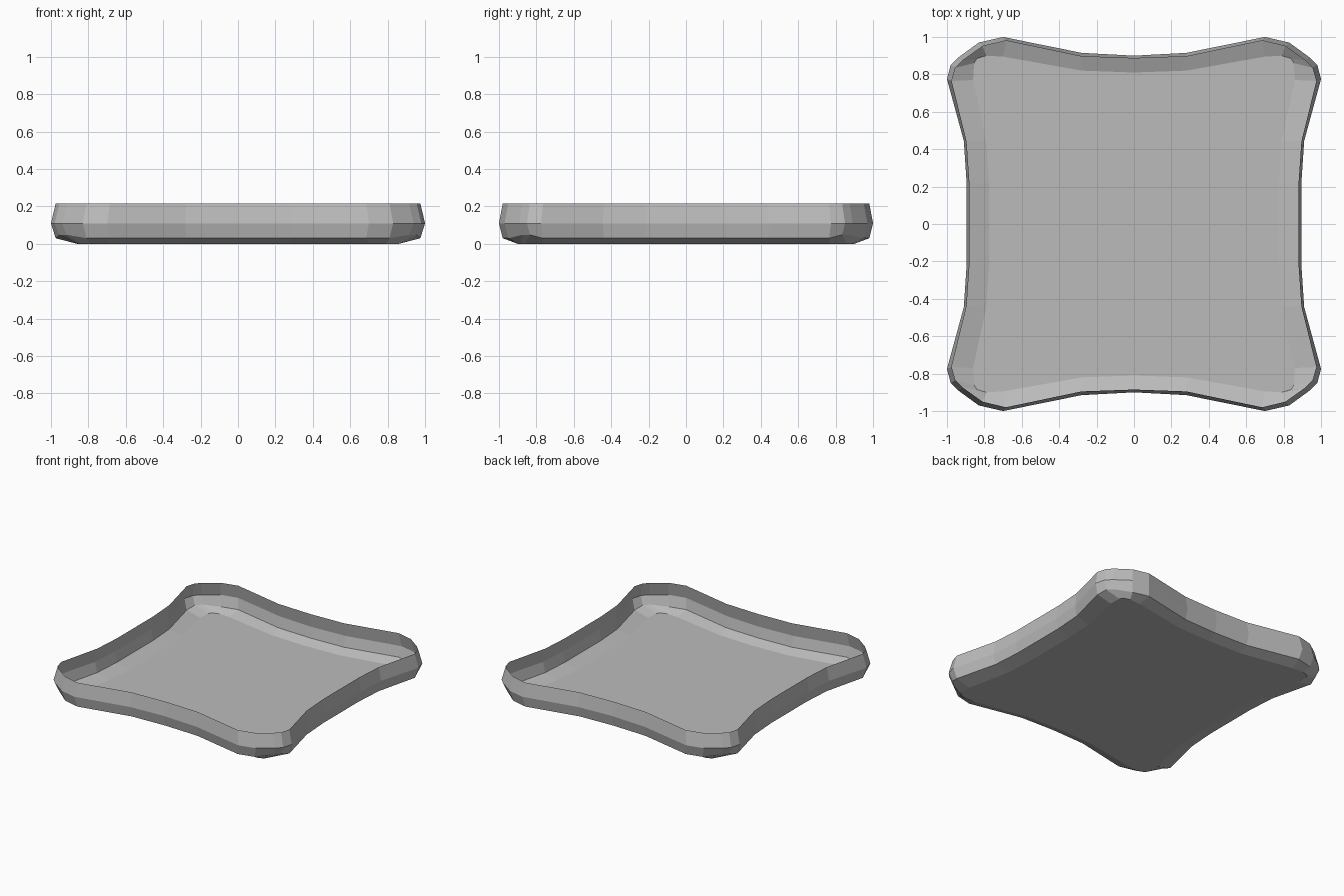
import bpy
import bmesh

cube = bpy.data.objects.get("Cube")
if cube:
    bpy.data.objects.remove(cube, do_unlink=True)

grey = bpy.data.materials.new("light grey")
grey.use_nodes = True
colour = (0.5, 0.5, 0.5, 1)
grey.diffuse_color = colour
grey.node_tree.nodes["Principled BSDF"].inputs["Base Color"].default_value = colour

# Quarter outlines of the tray, from the middle of the back to the left side
FLOOR = [(0, .81), (.28, .82), (.70, .895), (.79, .90), (.84, .885),
         (.855, .86), (.86, .77), (.79, .445), (.775, .22)]
BULGE = [(0, .90), (.28, .915), (.70, 1), (.83, .97), (.94, .89),
         (.98, .85), (1, .775), (.91, .445), (.895, .22)]
RIM = [(0, .885), (.28, .895), (.685, .98), (.81, .95), (.915, .875),
       (.955, .835), (.975, .765), (.895, .44), (.88, .22)]


def height(level, index, lift=0):
    """Height of a ring, raised a little at the rounded corner."""
    return level + (lift if index in (4, 5) else 0)


def add_ring(bm, outline, level, lift=0):
    """Mirror a quarter outline into a closed loop of vertices."""
    quarter = [(x, y, height(level, i, lift)) for i, (x, y) in enumerate(outline)]
    half = quarter + [(x, -y, z) for x, y, z in reversed(quarter)]
    loop = half + [(-x, y, z) for x, y, z in reversed(half[1:-1])]
    return [bm.verts.new(p) for p in loop]


# Thin open tray: flat floor, sloped edge, bulging wall, inset rim
bm = bmesh.new()
rings = [add_ring(bm, FLOOR, 0), add_ring(bm, RIM, .03, .018),
         add_ring(bm, BULGE, .11), add_ring(bm, RIM, .215)]
bm.faces.new(rings[0])
for low, high in zip(rings, rings[1:]):
    n = len(low)
    for i in range(n):
        j = (i + 1) % n
        bm.faces.new((low[j], low[i], high[i], high[j]))

mesh = bpy.data.meshes.new("tray")
bm.to_mesh(mesh)
bm.free()
mesh.materials.append(grey)
tray = bpy.data.objects.new("tray", mesh)
bpy.context.collection.objects.link(tray)
